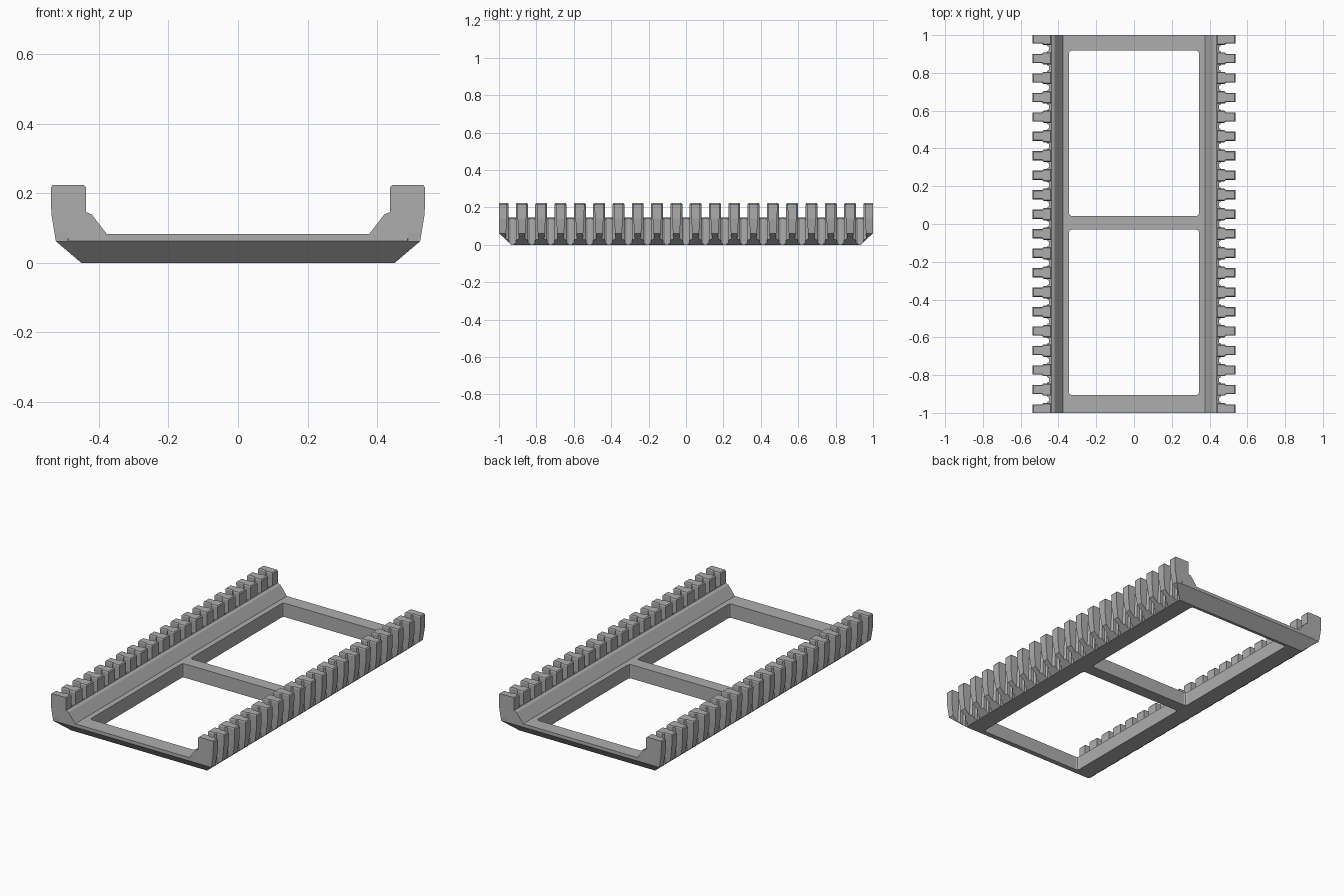
import bpy, bmesh
from mathutils import Vector

if "Cube" in bpy.data.objects:
    bpy.data.objects.remove(bpy.data.objects["Cube"])

grey = bpy.data.materials.new("grey")
grey.diffuse_color = (0.42, 0.42, 0.42, 1)
grey.use_nodes = True
grey.node_tree.nodes["Principled BSDF"].inputs["Base Color"].default_value = grey.diffuse_color


def cut(bm, point, normal):
    """Remove everything beyond a plane and cap the opening."""
    geom = bm.verts[:] + bm.edges[:] + bm.faces[:]
    res = bmesh.ops.bisect_plane(bm, geom=geom, plane_co=Vector(point),
                                 plane_no=Vector(normal), clear_outer=True, dist=1e-5)
    edges = [e for e in res["geom_cut"] if isinstance(e, bmesh.types.BMEdge) and e.is_boundary]
    if edges:
        bmesh.ops.holes_fill(bm, edges=edges)


def trim_ends(bm):
    """Square ends with a sloping underside."""
    for s in (-1, 1):
        cut(bm, (0, s, 0), (0, s, 0))
        cut(bm, (0, s * 0.935, 0), (0, s * 0.063, -0.065))


def finish(bm, name):
    bmesh.ops.recalc_face_normals(bm, faces=bm.faces[:])
    me = bpy.data.meshes.new(name)
    bm.to_mesh(me)
    bm.free()
    me.materials.append(grey)
    ob = bpy.data.objects.new(name, me)
    bpy.context.collection.objects.link(ob)
    return ob


def loft(bm, rings):
    """Skin matching rings of points and cap both ends."""
    vs = [[bm.verts.new(p) for p in r] for r in rings]
    n = len(vs[0])
    for a, b in zip(vs, vs[1:]):
        for i in range(n):
            j = (i + 1) % n
            bm.faces.new((a[i], a[j], b[j], b[i]))
    bm.faces.new(vs[0])
    bm.faces.new(vs[-1])


def tooth_ring(s, y, z, x_in, x_step, x_out, w_in, w_out):
    half = [(x_in, w_in), (x_step, w_in), (x_step + 0.008, w_out), (x_out, w_out)]
    return [(s * x, y + w, z) for x, w in half] + [(s * x, y - w, z) for x, w in reversed(half)]


RAIL = [(0.345, 0), (0.45, 0), (0.45, 0.14), (0.437, 0.146),
        (0.42, 0.139), (0.377, 0.083), (0.345, 0.083)]
PITCH = 0.1032

for s, side in ((-1, "left"), (1, "right")):
    # long side rail
    bm = bmesh.new()
    loft(bm, [[(s * x, y, z) for x, z in RAIL] for y in (-1, 1)])
    trim_ends(bm)
    finish(bm, side + "_rail")

    # row of teeth
    bm = bmesh.new()
    for i in range(20):
        y = (i - 9.5) * PITCH
        loft(bm, [
            tooth_ring(s, y, 0.0, 0.437, 0.48, 0.516, 0.032, 0.012),
            tooth_ring(s, y, 0.062, 0.437, 0.48, 0.523, 0.032, 0.018),
            tooth_ring(s, y, 0.14, 0.437, 0.48, 0.536, 0.032, 0.023),
            tooth_ring(s, y, 0.217, 0.437, 0.48, 0.537, 0.032, 0.024),
            tooth_ring(s, y, 0.223, 0.442, 0.477, 0.532, 0.028, 0.021),
        ])
    cut(bm, (s * 0.45, 0, 0), (s * 0.062, 0, -0.073))
    trim_ends(bm)
    finish(bm, side + "_teeth")

    # low webs at the root of each tooth
    bm = bmesh.new()
    for i in range(20):
        y = (i - 9.5) * PITCH
        plan = [(0.44, 0.042), (0.455, 0.042), (0.463, 0.03),
                (0.463, -0.03), (0.455, -0.042), (0.44, -0.042)]
        loft(bm, [[(s * x, y + w, z) for x, w in plan] for z in (0, 0.138)])
    cut(bm, (s * 0.45, 0, 0), (s * 0.062, 0, -0.073))
    trim_ends(bm)
    finish(bm, side + "_tooth_webs")

# cross bars joining the rails
for name, y0, y1 in (("front_bar", -1, -0.905), ("middle_bar", -0.03, 0.043), ("back_bar", 0.918, 1)):
    bm = bmesh.new()
    loft(bm, [[(x, y0, 0), (x, y1, 0), (x, y1, 0.083), (x, y0, 0.083)] for x in (-0.345, 0.345)])
    trim_ends(bm)
    finish(bm, name)

# small fillets in the corners of the two openings
bm = bmesh.new()
r = 0.014
for s in (-1, 1):
    for y, d in ((-0.905, 1), (-0.03, -1), (0.043, 1), (0.918, -1)):
        x = s * 0.345
        plan = [(x, y), (x - s * r, y), (x - s * r * 0.3, y + d * r * 0.3), (x, y + d * r)]
        loft(bm, [[(px, py, z) for px, py in plan] for z in (0, 0.083)])
finish(bm, "opening_corners")
